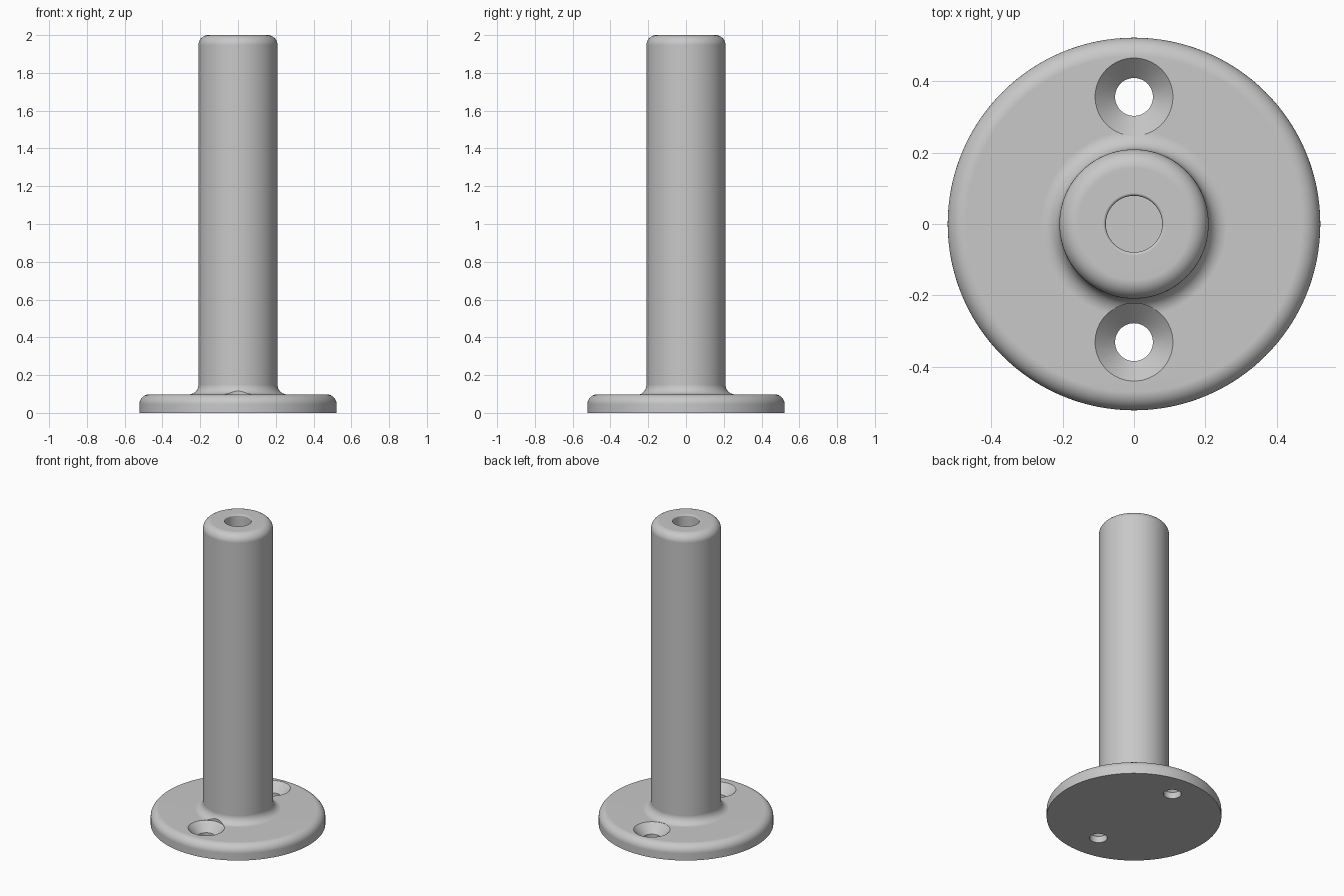
import bpy, bmesh
from math import sin, cos, pi, radians
from mathutils import Vector

cube = bpy.data.objects.get("Cube")
if cube:
    bpy.data.objects.remove(cube, do_unlink=True)

grey = bpy.data.materials.new("satin_grey")
grey.use_nodes = True
colour = (0.58, 0.58, 0.58, 1)
grey.diffuse_color = colour
grey.node_tree.nodes["Principled BSDF"].inputs["Base Color"].default_value = colour


def arc(cx, cz, r, start, end, steps=10):
    """Points of a circular arc in the profile plane, angles in degrees."""
    angles = [radians(start + (end - start) * i / steps) for i in range(steps + 1)]
    return [(cx + r * cos(a), cz + r * sin(a)) for a in angles]


def lathe(name, profile, steps, location=(0, 0, 0)):
    """Solid of revolution about z; the profile starts and ends on the axis."""
    bm = bmesh.new()
    verts = [bm.verts.new((x, 0, z)) for x, z in profile]
    edges = [bm.edges.new(pair) for pair in zip(verts, verts[1:])]
    bmesh.ops.spin(bm, geom=verts + edges, cent=(0, 0, 0), axis=(0, 0, 1),
                   angle=2 * pi, steps=steps, use_merge=True)
    bmesh.ops.remove_doubles(bm, verts=bm.verts, dist=1e-5)
    bmesh.ops.recalc_face_normals(bm, faces=bm.faces)
    mesh = bpy.data.meshes.new(name)
    bm.to_mesh(mesh)
    bm.free()
    mesh.materials.append(grey)
    obj = bpy.data.objects.new(name, mesh)
    obj.location = Vector(location)
    bpy.context.collection.objects.link(obj)
    return obj


base_r, base_h, post_r, height = 0.522, 0.098, 0.209, 2.0
fillet = 0.052
bore_r, bore_depth, bevel = 0.079, 0.4, 0.008

# Flange, post and blind bore as one turned part
profile = [(0, 0), (base_r, 0)]
profile += arc(base_r - fillet, base_h - fillet, fillet, 0, 90)
profile += arc(post_r + fillet, base_h + fillet, fillet, 270, 180)
profile += arc(post_r - fillet, height - fillet, fillet, 0, 90)
profile += arc(bore_r + bevel, height - bevel, bevel, 90, 180, 4)
profile += [(bore_r, height - bore_depth), (0, height - bore_depth)]
stand = lathe("flanged_post", profile, 128)

# Two countersunk screw holes
hole_r, sink_r = 0.053, 0.109
cone_bottom = base_h - (sink_r - hole_r)
hole_profile = [(0, -0.1), (hole_r, -0.1), (hole_r, cone_bottom),
                (sink_r, base_h), (sink_r, 0.2), (0, 0.2)]
for side, y in (("back", 0.356), ("front", -0.331)):
    cutter = lathe(side + "_screw_hole_cutter", hole_profile, 64, (0, y, 0))
    cutter.hide_render = True
    cutter.hide_set(True)
    cut = stand.modifiers.new(side + "_screw_hole", 'BOOLEAN')
    cut.operation = 'DIFFERENCE'
    cut.solver = 'EXACT'
    cut.object = cutter

# Bake the holes, then smooth the curved surfaces
bpy.context.view_layer.update()
depsgraph = bpy.context.evaluated_depsgraph_get()
stand.data = bpy.data.meshes.new_from_object(stand.evaluated_get(depsgraph))
stand.modifiers.clear()
for obj in [o for o in bpy.data.objects if o.name.endswith("_cutter")]:
    bpy.data.objects.remove(obj, do_unlink=True)

bpy.ops.object.select_all(action='DESELECT')
stand.select_set(True)
bpy.context.view_layer.objects.active = stand
bpy.ops.object.shade_smooth_by_angle(angle=radians(30))
weighted = stand.modifiers.new("clean_shading", 'WEIGHTED_NORMAL')
weighted.keep_sharp = True
